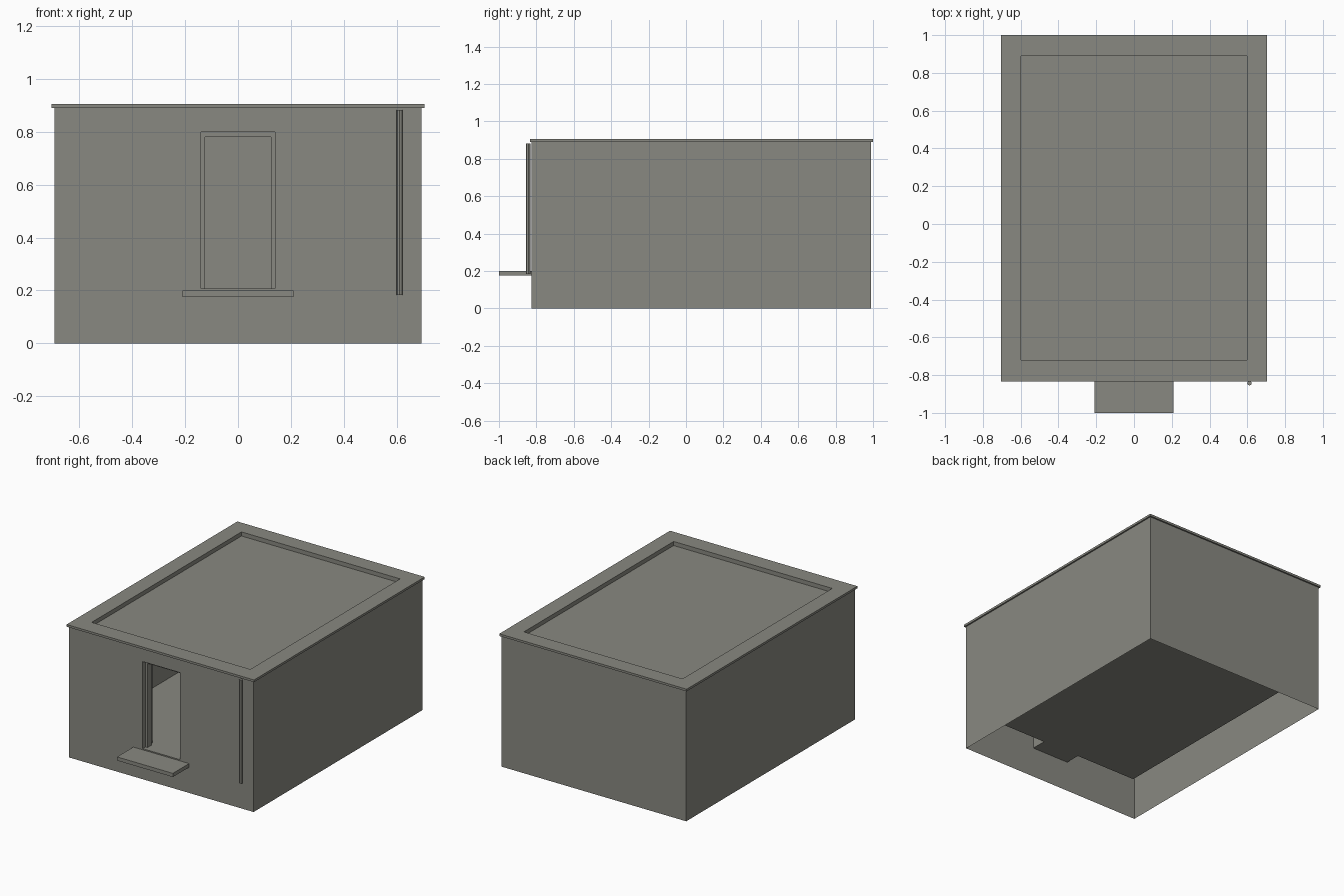
import bpy, bmesh, math

if "Cube" in bpy.data.objects:
    bpy.data.objects.remove(bpy.data.objects["Cube"])

concrete = bpy.data.materials.new("warm grey concrete")
concrete.use_nodes = True
grey = (0.25, 0.25, 0.22, 1)
concrete.diffuse_color = grey
concrete.node_tree.nodes["Principled BSDF"].inputs["Base Color"].default_value = grey

# Plans as (half width, front y, back y)
WALL = (0.695, -0.825, 0.99)
COPING = (0.705, -0.835, 1.0)
ROOM = (0.597, -0.72, 0.89)
FLOOR, CEILING, DECK, EAVES, TOP = 0.208, 0.85, 0.877, 0.89, 0.905
DOOR_X, DOOR_TOP = 0.14, 0.80


def finish(name, bm):
    bmesh.ops.remove_doubles(bm, verts=bm.verts, dist=0.0001)
    mesh = bpy.data.meshes.new(name)
    bm.to_mesh(mesh)
    bm.free()
    mesh.materials.append(concrete)
    obj = bpy.data.objects.new(name, mesh)
    bpy.context.scene.collection.objects.link(obj)
    return obj


def face(bm, points):
    return bm.faces.new([bm.verts.new(p) for p in points])


def ring(plan, z):
    x, front, back = plan
    return [(-x, front, z), (x, front, z), (x, back, z), (-x, back, z)]


def loft(bm, rings, skip_front=False):
    for low, high in zip(rings, rings[1:]):
        for i in range(1 if skip_front else 0, 4):
            j = (i + 1) % 4
            face(bm, (low[i], low[j], high[j], high[i]))


def front_panel(bm, plan, z0, z1, flip=False):
    """Front wall made of strips around the doorway."""
    x, y, _ = plan
    strips = [(-x, -DOOR_X, z0, z1), (DOOR_X, x, z0, z1),
              (-DOOR_X, DOOR_X, DOOR_TOP, z1)]
    if z0 < FLOOR:
        strips.append((-DOOR_X, DOOR_X, z0, FLOOR))
    for a, b, low, high in strips:
        f = face(bm, ((a, y, low), (b, y, low), (b, y, high), (a, y, high)))
        if flip:
            f.normal_flip()


def box(name, x0, x1, y0, y1, z0, z1):
    bm = bmesh.new()
    bmesh.ops.create_cube(bm, size=1)
    for v in bm.verts:
        v.co = ((x0 + x1) / 2 + v.co.x * (x1 - x0),
                (y0 + y1) / 2 + v.co.y * (y1 - y0),
                (z0 + z1) / 2 + v.co.z * (z1 - z0))
    return finish(name, bm)


# Outer walls, open underneath
bm = bmesh.new()
loft(bm, [ring(WALL, 0), ring(WALL, EAVES)], skip_front=True)
front_panel(bm, WALL, 0, EAVES)
finish("outer_walls", bm)

# Coping and sunken roof deck
bm = bmesh.new()
loft(bm, [ring(WALL, EAVES), ring(COPING, EAVES), ring(COPING, TOP),
          ring(ROOM, TOP), ring(ROOM, DECK)])
face(bm, ring(ROOM, DECK))
finish("roof", bm)

# Inner room, facing inwards
bm = bmesh.new()
loft(bm, [ring(ROOM, FLOOR), ring(ROOM, CEILING)], skip_front=True)
face(bm, ring(ROOM, CEILING))
bmesh.ops.reverse_faces(bm, faces=bm.faces[:])
face(bm, ring(ROOM, FLOOR))
front_panel(bm, ROOM, FLOOR, CEILING, flip=True)
finish("inner_room", bm)

# Doorway lining through the front wall
bm = bmesh.new()
corners = [(-DOOR_X, FLOOR), (DOOR_X, FLOOR), (DOOR_X, DOOR_TOP), (-DOOR_X, DOOR_TOP)]
for (xa, za), (xb, zb) in zip(corners, corners[1:] + corners[:1]):
    face(bm, ((xa, WALL[1], za), (xb, WALL[1], zb), (xb, ROOM[1], zb), (xa, ROOM[1], za)))
finish("doorway_lining", bm)

# Door frame set inside the opening
for side, name in ((-1, "right"), (1, "left")):
    xs = sorted((side * 0.124, side * DOOR_X))
    box(name + "_door_post", *xs, -0.795, -0.75, FLOOR, DOOR_TOP)
box("door_head", -0.124, 0.124, -0.795, -0.75, 0.78, DOOR_TOP)

# Doorstep slab
box("doorstep", -0.21, 0.21, -1.0, WALL[1], 0.175, 0.20)

# Downpipe
bm = bmesh.new()
bmesh.ops.create_cone(bm, cap_ends=True, segments=8, radius1=0.012, radius2=0.012, depth=0.70)
bmesh.ops.translate(bm, verts=bm.verts, vec=(0.611, -0.843, 0.533))
finish("downpipe", bm)
